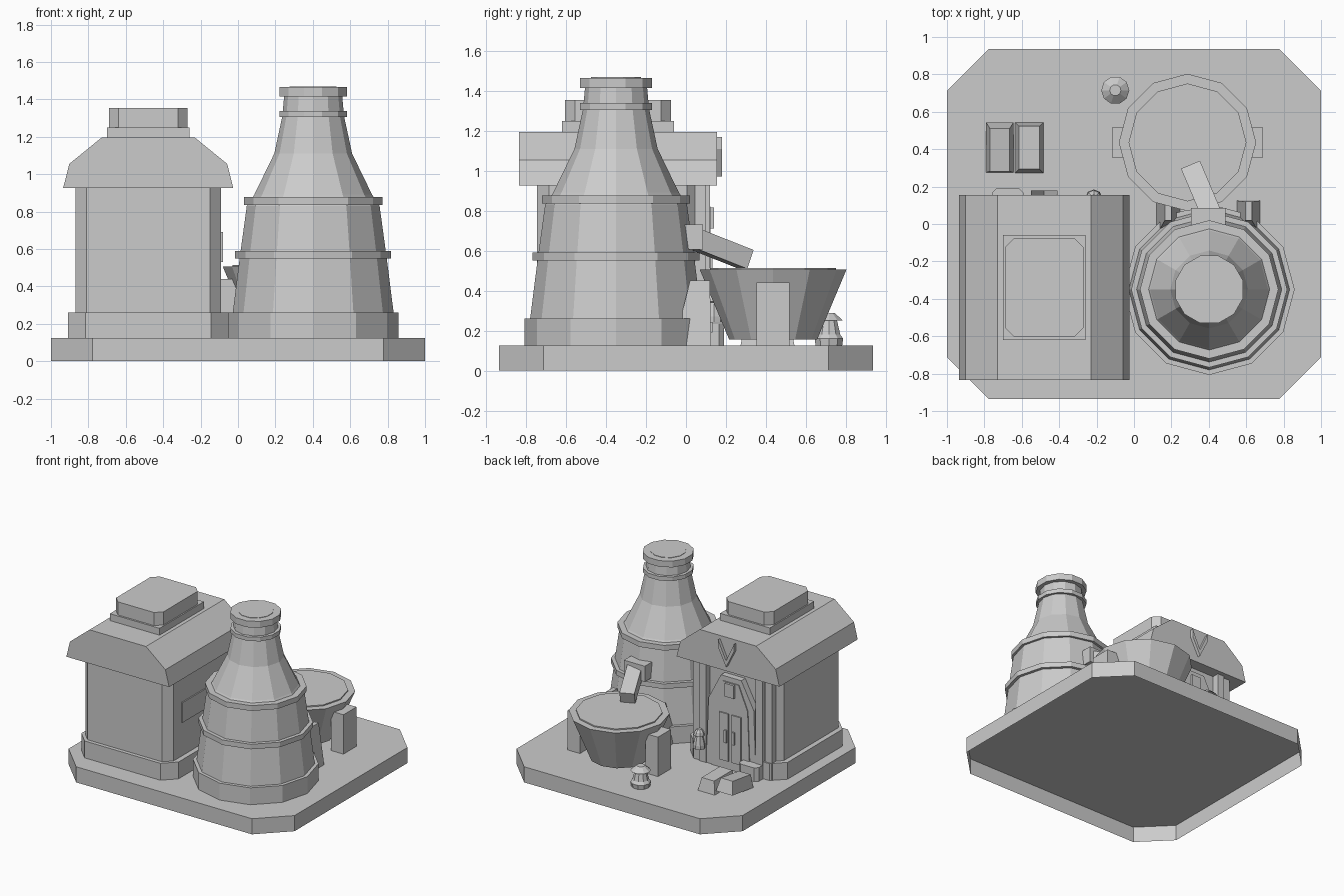
import bpy, bmesh, math
from mathutils import Matrix, Vector

if "Cube" in bpy.data.objects:
    bpy.data.objects.remove(bpy.data.objects["Cube"])

stone = bpy.data.materials.new("plain grey")
stone.use_nodes = True
GREY = (0.6, 0.6, 0.6, 1)
stone.diffuse_color = GREY
stone.node_tree.nodes["Principled BSDF"].inputs["Base Color"].default_value = GREY


def finish(name, bm):
    bmesh.ops.recalc_face_normals(bm, faces=bm.faces)
    mesh = bpy.data.meshes.new(name)
    bm.to_mesh(mesh)
    bm.free()
    mesh.materials.append(stone)
    obj = bpy.data.objects.new(name, mesh)
    bpy.context.collection.objects.link(obj)
    return obj


def loft(name, rings, closed=True):
    """Skin a list of equally long point rings; the first ring may stay open."""
    bm = bmesh.new()
    loops = [[bm.verts.new(p) for p in ring] for ring in rings]
    n = len(loops[0])
    for a, b in zip(loops, loops[1:]):
        for i in range(n):
            j = (i + 1) % n
            bm.faces.new((a[i], a[j], b[j], b[i]))
    if closed:
        bm.faces.new(loops[0])
    bm.faces.new(loops[-1])
    return finish(name, bm)


def lathe(name, x, y, profile, sides=12, turn=0.0):
    angles = [math.tau * i / sides + turn for i in range(sides)]
    return loft(name, [[(x + r * math.cos(a), y + r * math.sin(a), z) for a in angles]
                       for r, z in profile])


def slab(name, x0, x1, y0, y1, z0, z1, cut, closed=True):
    """Block with cut vertical corners."""
    c = cut
    plan = [(x0 + c, y0), (x1 - c, y0), (x1, y0 + c), (x1, y1 - c),
            (x1 - c, y1), (x0 + c, y1), (x0, y1 - c), (x0, y0 + c)]
    return loft(name, [[(x, y, z) for x, y in plan] for z in (z0, z1)], closed)


def block(name, x0, x1, y0, y1, z0, z1, inset=(0, 0, 0, 0)):
    """Box whose top can be drawn in at left, right, front and back."""
    l, r, f, b = inset
    low = [(x0, y0, z0), (x1, y0, z0), (x1, y1, z0), (x0, y1, z0)]
    top = [(x0 + l, y0 + f, z1), (x1 - r, y0 + f, z1), (x1 - r, y1 - b, z1), (x0 + l, y1 - b, z1)]
    return loft(name, [low, top])


def panel(name, outline, y0, y1):
    """Outline in x and z, extruded along y."""
    return loft(name, [[(x, y, z) for x, z in outline] for y in (y0, y1)])


MID = -0.48


def mirrored(half):
    return [(MID + x, z) for x, z in half] + [(MID - x, z) for x, z in reversed(half)]


# Ground plate, hollow underneath
FLOOR = 0.125
slab("ground_plate", -1, 1, -0.935, 0.935, 0, FLOOR, 0.222, closed=False)

# House body and roof
slab("house_plinth", -0.91, -0.05, -0.775, 0.11, FLOOR, 0.26, 0.095)
slab("house_walls", -0.87, -0.09, -0.745, 0.065, 0.26, 0.95, 0.06)
panel("roof", mirrored([(0.455, 0.925), (0.422, 1.055), (0.25, 1.195)]), -0.835, 0.155)
block("roof_vent_base", -0.70, -0.26, -0.62, -0.06, 1.19, 1.25)
slab("roof_vent", -0.69, -0.27, -0.605, -0.075, 1.25, 1.355, 0.05)
block("side_plate", -0.09, -0.08, -0.585, -0.2, 0.53, 0.69)

# Back entrance: arch, twin doors, plaque and pilasters
panel("door_frame", mirrored([(0.22, FLOOR), (0.20, 0.65), (0.09, 0.86)]), 0.03, 0.115)
panel("door_inset", mirrored([(0.17, FLOOR), (0.15, 0.63), (0.07, 0.82)]), 0.10, 0.122)
block("door_plaque", MID - 0.04, MID + 0.04, 0.11, 0.14, 0.71, 0.815)
for side, tag in ((1, "left"), (-1, "right")):
    cx = MID + side * 0.055
    block("door_leaf_" + tag, cx - 0.04, cx + 0.04, 0.11, 0.132, 0.19, 0.57)
    block("door_handle_" + tag, cx - side * 0.02 - 0.01, cx - side * 0.02 + 0.01,
          0.13, 0.145, 0.34, 0.44)
    for k, (off, depth) in enumerate(((0.25, 0.12), (0.32, 0.10))):
        px = MID + side * off
        block(f"pilaster_{tag}_{k}", px - 0.03, px + 0.03, 0.03, depth, FLOOR, 0.93)
    # Gable chevron
    panel("gable_chevron_" + tag, [(MID, 0.97), (MID + side * 0.07, 1.11),
                                   (MID + side * 0.07, 1.17), (MID, 1.02)], 0.15, 0.18)

# Small goods beside the door
slab("door_crate", -0.76, -0.59, 0.09, 0.19, FLOOR, 0.235, 0.025)
lathe("door_lamp", -0.215, 0.14,
      [(0.045, 0.24), (0.045, 0.27), (0.028, 0.34), (0.042, 0.345), (0.035, 0.37), (0.018, 0.39)], 8)

# Kiln
KX, KY = 0.402, -0.35
lathe("kiln_body", KX, KY,
      [(0.457, FLOOR), (0.457, 0.26), (0.43, 0.26), (0.392, 0.56), (0.355, 0.83),
       (0.325, 0.875), (0.315, 0.89), (0.208, 1.11), (0.165, 1.31), (0.155, 1.42)])
for name, r, z0, z1 in (("kiln_lower_band", 0.417, 0.55, 0.59),
                        ("kiln_upper_band", 0.37, 0.835, 0.877)):
    lathe(name, KX, KY, [(r, z0), (r, z1)])
tilt = math.pi / 12
lathe("kiln_neck_band", KX, KY, [(0.186, 1.305), (0.186, 1.338)], 12, tilt)
lathe("kiln_cap", KX, KY, [(0.187, 1.415), (0.187, 1.465)], 12, tilt)
lathe("kiln_cap_disc", KX, KY, [(0.13, 1.46), (0.13, 1.468)], 12, tilt)
for x, tag in ((0.12, "right"), (0.55, "left")):
    block("kiln_buttress_" + tag, x, x + 0.125, -0.06, 0.125, FLOOR, 0.45,
          (0.045, 0.045, 0.08, 0.005))

# Pouring spout
block("spout_box", 0.305, 0.49, -0.08, 0.085, 0.605, 0.73)
chute = block("spout_chute", -0.055, 0.055, -0.05, 0.25, -0.05, 0.05)
aim = math.atan2(0.11, 0.26)
chute.matrix_world = (Matrix.Translation(Vector((0.40, 0.085, 0.642))) @
                      Matrix.Rotation(aim, 4, 'Z') @ Matrix.Rotation(math.radians(-20), 4, 'X'))

# Casting bowl on two posts
BX, BY = 0.286, 0.436
lathe("bowl", BX, BY, [(0.22, 0.155), (0.367, 0.505)])
lathe("bowl_melt", BX, BY, [(0.315, 0.50), (0.315, 0.514)])
for side, tag in ((1, "left"), (-1, "right")):
    cx = BX + side * 0.345
    block("bowl_post_" + tag, cx - 0.055, cx + 0.055, 0.353, 0.518, FLOOR, 0.44)

# Ingots
for k, (x0, x1, lean) in enumerate(((-0.79, -0.645, 8), (-0.635, -0.485, 0))):
    bar = block(f"ingot_{k}", x0, x1, -0.135, 0.135, -0.01, 0.09, (0.02, 0.02, 0.02, 0.02))
    bar.location = (0, 0.408, FLOOR + 0.01 + lean * 0.0024)
    bar.rotation_euler.x = math.radians(lean)

# Loose lantern
lathe("lantern", -0.1, 0.715,
      [(0.07, FLOOR), (0.075, 0.16), (0.06, 0.18), (0.043, 0.25), (0.075, 0.25), (0.03, 0.288)], 10)
